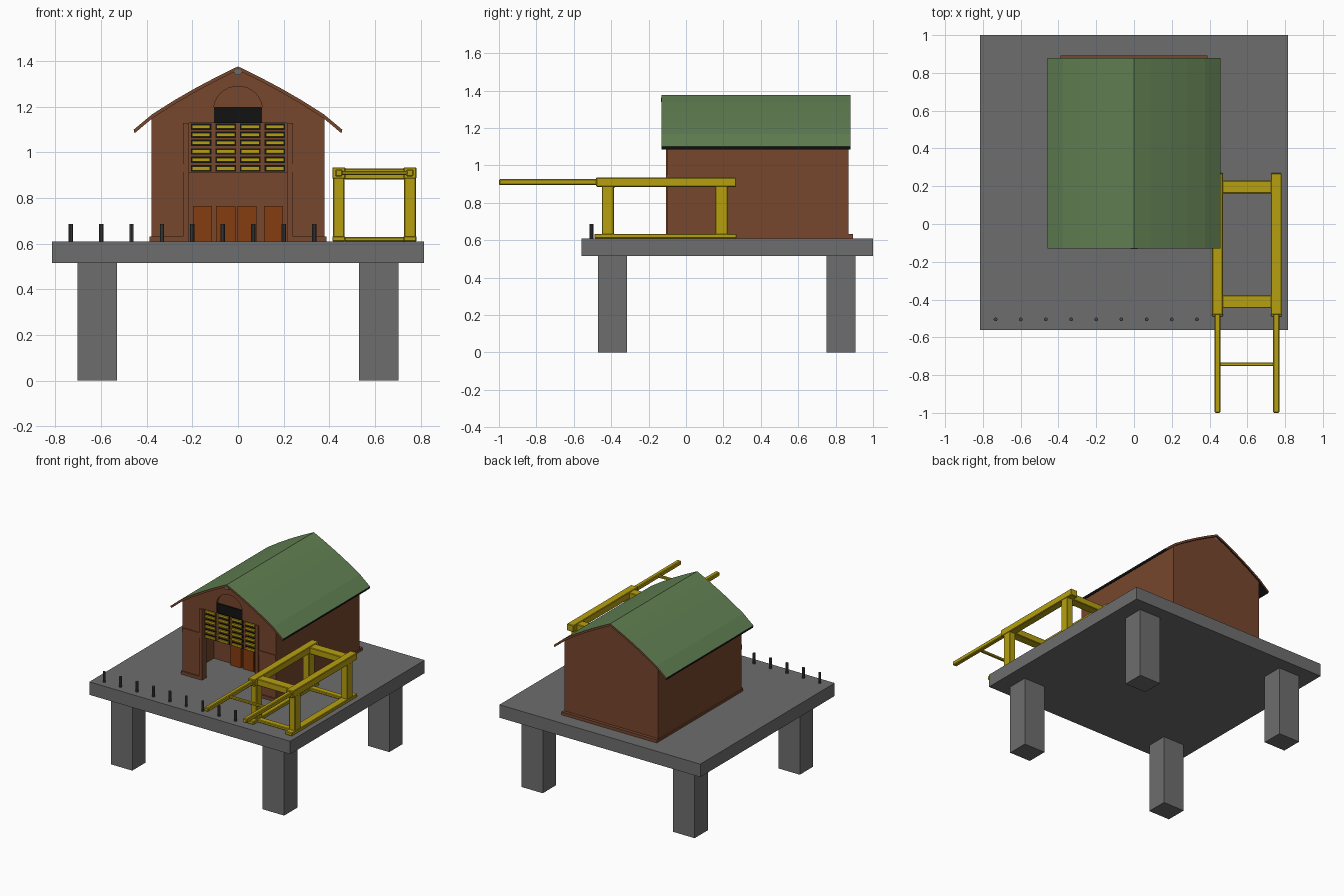
import bpy, bmesh, math

if "Cube" in bpy.data.objects:
    bpy.data.objects.remove(bpy.data.objects["Cube"])

def mat(name, r, g, b):
    m = bpy.data.materials.new(name)
    m.diffuse_color = (r, g, b, 1)
    m.use_nodes = True
    m.node_tree.nodes["Principled BSDF"].inputs["Base Color"].default_value = m.diffuse_color
    return m

GREY = mat("concrete_grey", .155, .155, .155)
BROWN = mat("brick_brown", .185, .063, .027)
GREEN = mat("roof_green", .12, .215, .085)
YELLOW = mat("frame_yellow", .47, .35, .005)
ORANGE = mat("door_orange", .235, .045, .005)
BLACK = mat("black", .006, .006, .006)
DARK = mat("post_grey", .06, .06, .065)

def finish(name, bm, mats):
    bmesh.ops.recalc_face_normals(bm, faces=bm.faces)
    me = bpy.data.meshes.new(name)
    bm.to_mesh(me)
    bm.free()
    for m in mats:
        me.materials.append(m)
    ob = bpy.data.objects.new(name, me)
    bpy.context.collection.objects.link(ob)
    return ob

def boxes(name, m, spans, bevel=0):
    """One object from spans (x0, x1, y0, y1, z0, z1)."""
    bm = bmesh.new()
    for x0, x1, y0, y1, z0, z1 in spans:
        vs = bmesh.ops.create_cube(bm, size=1)["verts"]
        for v in vs:
            v.co = ((x0 + x1) / 2 + v.co.x * (x1 - x0),
                    (y0 + y1) / 2 + v.co.y * (y1 - y0),
                    (z0 + z1) / 2 + v.co.z * (z1 - z0))
    if bevel:
        bmesh.ops.bevel(bm, geom=bm.edges[:], offset=bevel, segments=1, affect='EDGES')
    return finish(name, bm, [m])

def prism(name, mats, outline, y0, y1, rule=None):
    """Extrude an x/z outline along y."""
    bm = bmesh.new()
    f = bm.faces.new([bm.verts.new((x, y0, z)) for x, z in outline])
    r = bmesh.ops.extrude_face_region(bm, geom=[f])
    for v in r["geom"]:
        if isinstance(v, bmesh.types.BMVert):
            v.co.y = y1
    bmesh.ops.recalc_face_normals(bm, faces=bm.faces)
    if rule:
        for f in bm.faces:
            f.material_index = rule(f.normal)
    return finish(name, bm, mats)

def mirror_x(spans):
    return spans + [(-b, -a, c, d, e, f) for a, b, c, d, e, f in spans]

# Platform on four legs
boxes("platform", GREY, [(-.816, .816, -.56, 1, .515, .61)])
boxes("platform_legs", GREY, mirror_x([(.53, .704, -.47, -.315, 0, .515),
                                       (.53, .704, .75, .905, 0, .515)]))

# Row of bollards along the front edge
bm = bmesh.new()
for i in range(9):
    r = bmesh.ops.create_cone(bm, cap_ends=True, segments=10, radius1=.01, radius2=.01, depth=.078)
    bmesh.ops.translate(bm, verts=r["verts"], vec=(-.733 + i * .1333, -.505, .647))
finish("bollards", bm, [DARK])

# Roof: gently curved gable shell
half = [(.09, 1.333), (.19, 1.28), (.28, 1.228), (.375, 1.168), (.457, 1.1)]
top = [(-x, z) for x, z in reversed(half)] + [(0, 1.377)] + half
shell = top + [(x * .992, z - .016) for x, z in reversed(top)]
prism("roof", [GREEN, BROWN, BLACK], shell, -.13, .88,
      lambda n: 0 if n.z > .2 else 1 if abs(n.y) > .9 else 2)
prism("ridge_beam", [GREY], [(.018 * math.cos(a * math.pi / 3), 1.352 + .014 * math.sin(a * math.pi / 3))
                             for a in range(6)], -.133, .87)

# House walls: gable outlines, front one with door opening and arch
gable = [(x, z - .012) for x, z in top if abs(x) < .3]
gable = [(-.38, 1.152)] + gable + [(.38, 1.152)]
prism("back_wall", [BROWN], [(-.38, .61)] + gable + [(.38, .61)], .84, .87)
R = .106
arch = [(R * math.cos(math.pi * i / 16), 1.19 + .1 * math.sin(math.pi * i / 16)) for i in range(17)]
opening = [(.215, .61), (.215, 1.13), (R, 1.13)] + arch + [(-R, 1.13), (-.215, 1.13), (-.215, .61)]
prism("front_wall", [BROWN], [(-.38, .61)] + gable + [(.38, .61)] + opening, -.1, -.06)
boxes("side_walls", BROWN, mirror_x([(.35, .38, -.06, .84, .61, 1.15)]))
boxes("inner_wall", BROWN, [(-.35, .35, .22, .24, .61, 1.15)])

# Facade trim: pilasters, bands and skirting
boxes("pilasters", BROWN, mirror_x([(.215, .24, -.108, -.1, .61, 1.13),
                                    (.24, .38, -.106, -.1, .915, .95)]))
boxes("skirting", BROWN, mirror_x([(.24, .388, -.11, -.1, .61, .632),
                                   (.38, .388, -.11, .87, .61, .625)])
      + [(-.388, .388, .87, .893, .61, .632)])

# Arched window: recessed brown lunette with black lower pane
prism("lunette", [BROWN], arch, -.085, -.075)
boxes("lunette_pane", BLACK, [(-R, R, -.094, -.086, 1.13, 1.2)])

# Raised sectional door with yellow slats over dark panes
cols = [-.162, -.054, .054, .162]
rows = [1.113, 1.078, 1.042, 1.004, .968, .93]
boxes("door_panel", BROWN, [(-.215, .215, -.08, -.065, .912, 1.132)])
boxes("door_panes", BLACK, [(c - .045, c + .045, -.085, -.08, z - .014, z + .014)
                            for c in cols for z in rows])
boxes("door_slats", YELLOW, [(c - .04, c + .04, -.095, -.085, z - .008, z + .008)
                             for c in cols for z in rows])

# Orange inner doors
boxes("inner_doors", ORANGE, [(c - .042, c + .042, .195, .22, .61, .765)
                              for c in (-.155, -.054, .04, .155)])

# Yellow lifting frame beside the house
xs = [(.413, .47), (.725, .782)]
posts = [(-.45, -.385), (.157, .222)]
spans = []
for a, b in xs:
    spans += [(a, b, -.49, .27, .61, .634), (a, b, -.48, .268, .885, .935)]
    spans += [(a + .003, b - .003, c, d, .63, .89) for c, d in posts]
for c, d in posts:
    spans += [(.465, .73, c + .005, d + .008, .882, .93), (.465, .73, c + .01, d - .01, .61, .63)]
boxes("lift_frame", YELLOW, spans, .004)
boxes("lift_arms", YELLOW, [(.426, .458, -1, -.47, .895, .926), (.737, .769, -1, -.47, .895, .926)], .005)
boxes("lift_crossbar", YELLOW, [(.45, .745, -.752, -.732, .901, .919)], .004)
